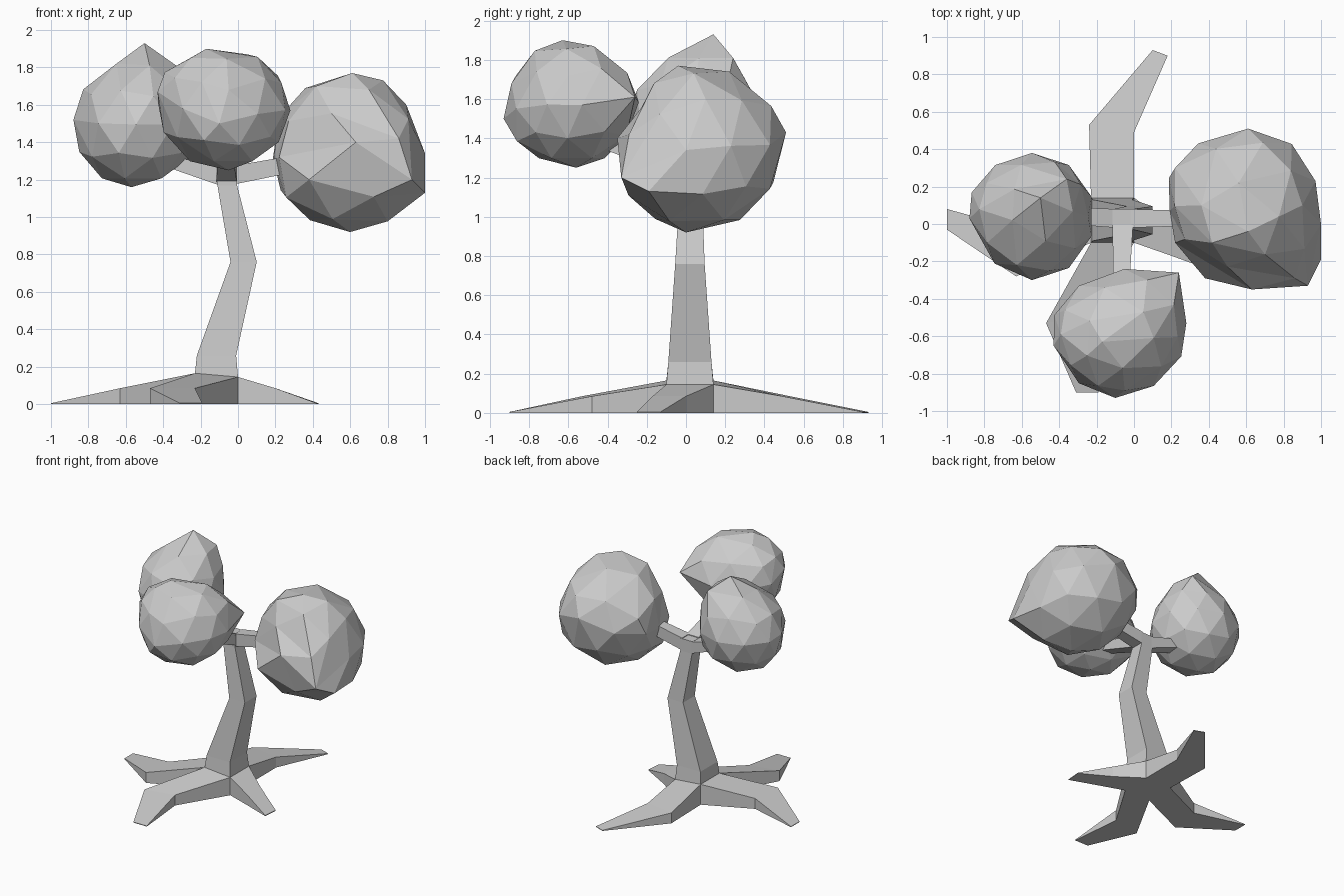
import bpy, bmesh
from mathutils import Vector

default = bpy.data.objects.get("Cube")
if default:
    bpy.data.objects.remove(default, do_unlink=True)

grey = bpy.data.materials.new("plain grey")
grey.use_nodes = True
COLOUR = (0.6, 0.6, 0.6, 1)
grey.diffuse_color = COLOUR
grey.node_tree.nodes["Principled BSDF"].inputs["Base Color"].default_value = COLOUR


def finish(name, bm):
    bmesh.ops.recalc_face_normals(bm, faces=bm.faces)
    mesh = bpy.data.meshes.new(name)
    bm.to_mesh(mesh)
    bm.free()
    mesh.materials.append(grey)
    obj = bpy.data.objects.new(name, mesh)
    bpy.context.collection.objects.link(obj)
    return obj


def loft(name, rings):
    """Four-sided tube through a list of four-corner rings."""
    bm = bmesh.new()
    loops = [[bm.verts.new(p) for p in ring] for ring in rings]
    for a, b in zip(loops, loops[1:]):
        for i in range(4):
            j = (i + 1) % 4
            bm.faces.new((a[i], a[j], b[j], b[i]))
    bm.faces.new(loops[0])
    bm.faces.new(loops[-1])
    return finish(name, bm)


def flat_ring(x0, x1, y0, y1, z):
    return [(x0, y0, z), (x1, y0, z), (x1, y1, z), (x0, y1, z)]


def upright_ring(a, b, top_a, top_b, low=0):
    """Vertical ring standing over the ground segment a-b."""
    return [(*a, low), (*b, low), (*b, top_b), (*a, top_a)]


# Bent tapering trunk, from its block-shaped foot to the fork
foot = [(-.23, -.10, .165), (0, -.10, .145), (0, .14, .145), (-.23, .14, .165)]
loft("trunk", [
    flat_ring(-.23, 0, -.10, .14, 0),
    foot,
    flat_ring(-.22, -.01, -.09, .13, .26),
    flat_ring(-.04, .10, -.055, .095, .76),
    flat_ring(-.11, -.005, -.03, .08, 1.17),
    flat_ring(-.115, -.005, -.03, .08, 1.27),
])

# Roots: ground segments at the bend and the tip, one for each foot side
roots = [
    ("front_root", [(-.47, -.53), (-.23, -.48)], [(-.31, -.90), (-.19, -.90)]),
    ("left_side_root", [(.20, -.17), (.20, .00)], [(.42, -.25), (.43, -.13)]),
    ("back_root", [(0, .49), (-.24, .53)], [(.18, .90), (.10, .93)]),
    ("right_side_root", [(-.60, -.03), (-.63, -.28)], [(-1, .08), (-1, -.03)]),
]
for i, (name, bend, tip) in enumerate(roots):
    a, b = foot[i], foot[(i + 1) % 4]
    loft(name, [
        upright_ring(a[:2], b[:2], a[2], b[2]),
        upright_ring(*bend, .085, .085),
        upright_ring(*tip, .005, .005),
    ])

# Branches rising from the fork into the crowns
loft("left_side_branch", [
    upright_ring((-.02, -.02), (-.02, .08), 1.275, 1.275, 1.175),
    upright_ring((.30, -.01), (.30, .07), 1.33, 1.33, 1.24)])
loft("right_side_branch", [
    upright_ring((-.10, -.02), (-.10, .08), 1.265, 1.265, 1.17),
    upright_ring((-.36, 0), (-.34, .09), 1.33, 1.33, 1.26)])
loft("front_branch", [
    upright_ring((-.115, .0), (-.005, .0), 1.275, 1.275, 1.18),
    upright_ring((-.11, -.42), (-.03, -.42), 1.42, 1.42, 1.345)])


def crown(name, centre, radii, corners):
    """Faceted ball whose nearest vertices are drawn out to the given corners."""
    bm = bmesh.new()
    bmesh.ops.create_icosphere(bm, subdivisions=2, radius=1)
    c, r = Vector(centre), Vector(radii)
    for v in bm.verts:
        v.co = c + v.co * r
    pinned = set()
    for corner in map(Vector, corners):
        ray = (corner - c).normalized()
        free = [v for v in bm.verts if v not in pinned]
        nearest = max(free, key=lambda v: (v.co - c).normalized().dot(ray))
        shift = corner - nearest.co
        nearest.co = corner
        pinned.add(nearest)
        for edge in nearest.link_edges:
            other = edge.other_vert(nearest)
            if other not in pinned:
                other.co += shift * .25
    finish(name, bm)


crown("left_side_crown", (.60, .08, 1.345), (.41, .43, .425), [
    (.61, -.04, 1.77), (.56, .22, 1.74), (.36, .10, 1.69),
    (1, -.19, 1.13), (1, 0, 1.34), (.93, -.33, 1.20), (.63, -.35, 1.40),
    (.61, .51, 1.43), (.19, .07, 1.30), (.22, .30, 1.45),
    (.60, 0, .92), (.90, .10, 1.60), (.38, -.29, 1.20), (.22, -.10, 1.32),
    (.86, -.29, 1.42)])
crown("right_side_crown", (-.545, .04, 1.495), (.335, .34, .34), [
    (-.50, .14, 1.93), (-.36, .24, 1.81), (-.57, .05, 1.16),
    (-.88, .03, 1.52), (-.65, .02, 1.82)])
crown("front_crown", (-.08, -.59, 1.575), (.35, .335, .325), [
    (.24, -.26, 1.61), (.28, -.53, 1.57), (-.43, -.65, 1.67),
    (-.37, -.46, 1.74), (-.17, -.63, 1.90), (.05, -.47, 1.87),
    (-.10, -.93, 1.50), (-.05, -.56, 1.25), (-.05, -.89, 1.68)])
